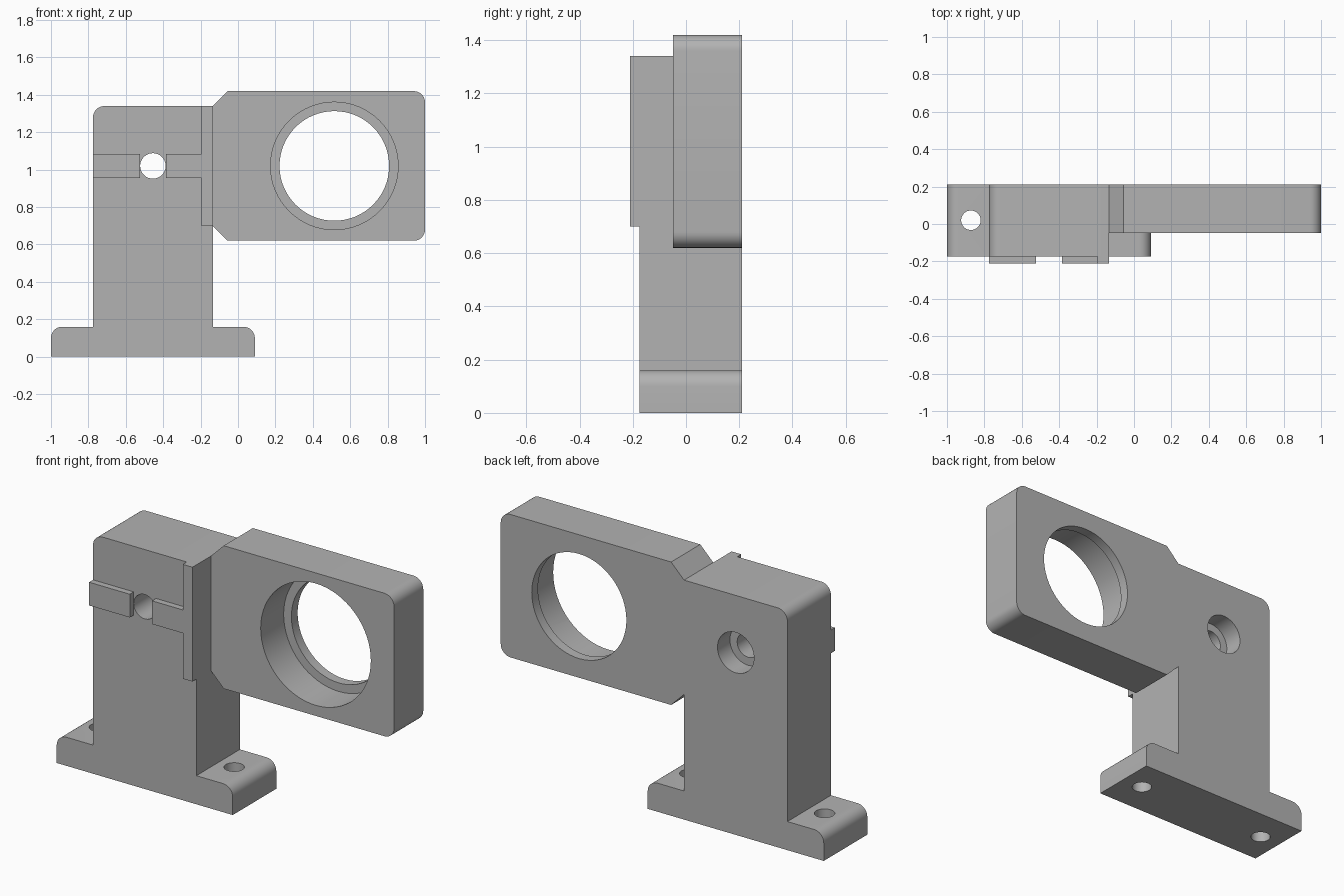
import bpy, bmesh, math
from mathutils import Vector

default = bpy.data.objects.get("Cube")
if default:
    bpy.data.objects.remove(default, do_unlink=True)

grey = bpy.data.materials.new("machined grey")
grey.use_nodes = True
GREY = (0.45, 0.45, 0.45, 1)
grey.diffuse_color = GREY
grey.node_tree.nodes["Principled BSDF"].inputs["Base Color"].default_value = GREY

BACK, FRONT, PAD_FRONT, ARM_FRONT = 0.21, -0.175, -0.21, -0.048
MID_Z, TOWER_X = 1.02, -0.455
FILLET = 0.06


def rounded(points):
    """Profile outline; a third value on a point is its fillet radius (square corners only)."""
    out = []
    for i, p in enumerate(points):
        c = Vector(p[:2])
        if len(p) == 2:
            out.append(c)
            continue
        a = (Vector(points[i - 1][:2]) - c).normalized() * p[2]
        b = (Vector(points[(i + 1) % len(points)][:2]) - c).normalized() * p[2]
        for k in range(9):
            t = k / 8 * math.pi / 2
            out.append(c + a * (1 - math.sin(t)) + b * (1 - math.cos(t)))
    return out


def extrude(name, points, y0, y1):
    """Extrude an x-z profile from y0 to y1."""
    bm = bmesh.new()
    face = bm.faces.new([bm.verts.new((p.x, y0, p.y)) for p in rounded(points)])
    new = bmesh.ops.extrude_face_region(bm, geom=[face])["geom"]
    verts = [v for v in new if isinstance(v, bmesh.types.BMVert)]
    bmesh.ops.translate(bm, verts=verts, vec=(0, y1 - y0, 0))
    bmesh.ops.recalc_face_normals(bm, faces=bm.faces)
    mesh = bpy.data.meshes.new(name)
    bm.to_mesh(mesh)
    bm.free()
    mesh.materials.append(grey)
    obj = bpy.data.objects.new(name, mesh)
    bpy.context.collection.objects.link(obj)
    return obj


def cylinder(name, radius, start, end):
    start, end = Vector(start), Vector(end)
    axis = end - start
    bpy.ops.mesh.primitive_cylinder_add(
        vertices=64, radius=radius, depth=axis.length, location=(start + end) / 2,
        rotation=axis.to_track_quat('Z', 'Y').to_euler())
    obj = bpy.context.object
    obj.name = name
    obj.data.materials.append(grey)
    obj.hide_render = True
    return obj


def combine(target, tool, operation):
    """Apply a boolean and discard the tool."""
    mod = target.modifiers.new("boolean", 'BOOLEAN')
    mod.operation, mod.object, mod.solver = operation, tool, 'EXACT'
    bpy.ops.object.select_all(action='DESELECT')
    bpy.context.view_layer.objects.active = target
    target.select_set(True)
    bpy.ops.object.modifier_apply(modifier=mod.name)
    bpy.data.objects.remove(tool, do_unlink=True)


# Foot and upright tower
L, R = -0.775, -0.135
bracket = extrude("bracket_body", [
    (-1, 0), (0.09, 0), (0.09, 0.16, FILLET), (R, 0.16), (R, 1.34),
    (L, 1.34, FILLET), (L, 0.16), (-1, 0.16, FILLET)], FRONT, BACK)

# Ring-holder arm with chamfered root
arm = extrude("holder_arm", [
    (R, 0.70), (-0.055, 0.62), (1, 0.62, FILLET), (1, 1.42, FILLET),
    (-0.055, 1.42), (R, 1.34)], ARM_FRONT, BACK)
combine(bracket, arm, 'UNION')

# Large stepped bore in the arm
RING_X = 0.515
for name, radius, y0, y1 in (("bore", 0.293, -0.3, 0.3), ("bore_seat", 0.341, -0.3, 0.155)):
    combine(bracket, cylinder(name, radius, (RING_X, y0, MID_Z), (RING_X, y1, MID_Z)), 'DIFFERENCE')

# Tower bolt hole, counterbored from the back
for name, radius, y0 in (("bolt_hole", 0.068, -0.3), ("counterbore", 0.113, 0.10)):
    combine(bracket, cylinder(name, radius, (TOWER_X, y0, MID_Z), (TOWER_X, 0.3, MID_Z)), 'DIFFERENCE')

# Foot mounting holes
for side in (-1, 1):
    x = TOWER_X + side * 0.417
    combine(bracket, cylinder("foot_hole", 0.052, (x, 0.02, -0.1), (x, 0.02, 0.3)), 'DIFFERENCE')

# Raised locating key and T-shaped rail on the front
LOW, HIGH = 0.955, 1.085
key = extrude("locating_key", [(L, LOW), (-0.523, LOW), (-0.523, HIGH), (L, HIGH)], PAD_FRONT, FRONT)
rail = extrude("locating_rail", [
    (-0.385, LOW), (-0.195, LOW), (-0.195, 0.70), (R, 0.70), (R, 1.34),
    (-0.195, 1.34), (-0.195, HIGH), (-0.385, HIGH)], PAD_FRONT, FRONT)

# Smooth fillets and bores, crisp edges elsewhere
bpy.ops.object.select_all(action='DESELECT')
for obj in (bracket, key, rail):
    obj.select_set(True)
bpy.context.view_layer.objects.active = bracket
bpy.ops.object.shade_smooth_by_angle(angle=math.radians(30))
